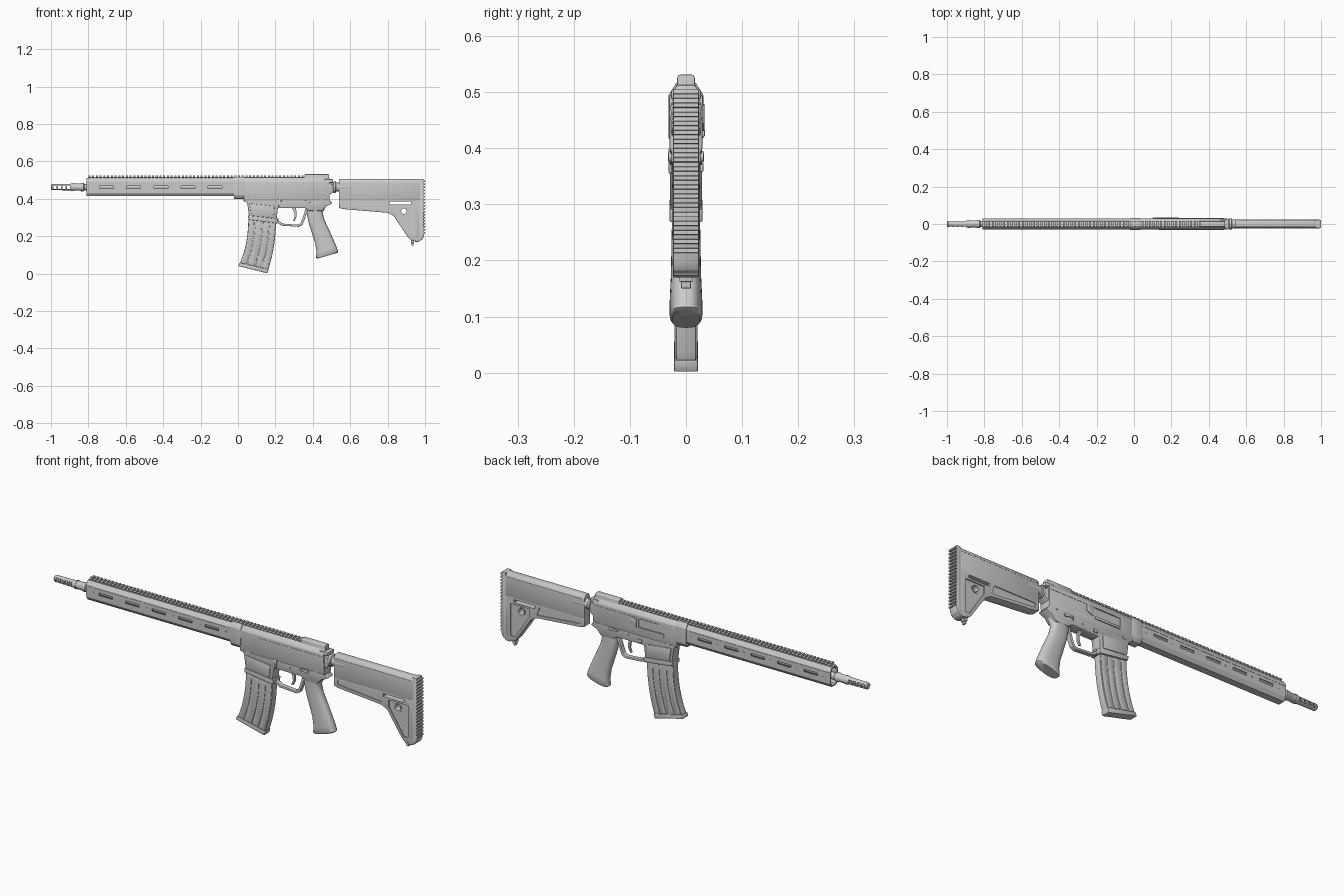
import bpy, bmesh, math
from mathutils import Vector, Matrix


def finish(name, bm, bevel=0.0):
    bmesh.ops.recalc_face_normals(bm, faces=bm.faces)
    me = bpy.data.meshes.new(name)
    bm.to_mesh(me)
    bm.free()
    ob = bpy.data.objects.new(name, me)
    bpy.context.collection.objects.link(ob)
    if bevel:
        m = ob.modifiers.new("bevel", 'BEVEL')
        m.width, m.segments, m.limit_method = bevel, 2, 'ANGLE'
    return ob


def select(ob):
    bpy.ops.object.select_all(action='DESELECT')
    ob.select_set(True)
    bpy.context.view_layer.objects.active = ob


def smooth(ob, angle=35):
    select(ob)
    for m in list(ob.modifiers):
        bpy.ops.object.modifier_apply(modifier=m.name)
    bpy.ops.object.shade_smooth_by_angle(angle=math.radians(angle))
    return ob


def cut(ob, cutters):
    select(ob)
    for c in cutters:
        m = ob.modifiers.new("cut", 'BOOLEAN')
        m.operation, m.object, m.solver = 'DIFFERENCE', c, 'EXACT'
        bpy.ops.object.modifier_apply(modifier=m.name)
        bpy.data.objects.remove(c, do_unlink=True)
    return ob


def loft(name, rings, bevel=0.0):
    bm = bmesh.new()
    vs = [[bm.verts.new(p) for p in r] for r in rings]
    n = len(vs[0])
    for a, b in zip(vs, vs[1:]):
        for i in range(n):
            bm.faces.new((a[i], a[(i + 1) % n], b[(i + 1) % n], b[i]))
    bm.faces.new(vs[0])
    bm.faces.new(vs[-1])
    return finish(name, bm, bevel)


def side(name, pts, hw, y=0.0, bevel=0.0):
    """x-z profile given thickness in y"""
    return loft(name, [[(x, y + s * hw, z) for x, z in pts] for s in (-1, 1)], bevel)


def along(name, half, x0, x1, bevel=0.0):
    """mirrored y-z half section run along x"""
    sec = half + [(-y, z) for y, z in reversed(half)]
    return loft(name, [[(x, y, z) for y, z in sec] for x in (x0, x1)], bevel)


def box(name, x0, x1, z0, z1, hw, y=0.0, bevel=0.0):
    return side(name, [(x0, z0), (x1, z0), (x1, z1), (x0, z1)], hw, y, bevel)


def turned(name, steps, z=0.462, n=24):
    """stepped round part along x from (x, radius) pairs"""
    return smooth(loft(name, [[(x, r * math.cos(i * math.tau / n), z + r * math.sin(i * math.tau / n))
                               for i in range(n)] for x, r in steps]))


def pin(name, x, z, r, hw, y=0.0, n=20):
    pts = [(x + r * math.cos(i * math.tau / n), z + r * math.sin(i * math.tau / n)) for i in range(n)]
    return side(name, pts, hw, y)


def bez(a, b, c, t):
    return tuple((1 - t) ** 2 * p + 2 * t * (1 - t) * q + t * t * r for p, q, r in zip(a, b, c))


# Barrel, collar and slotted muzzle brake
turned("barrel", [(-0.885, .015), (-0.88, .019), (-0.845, .019), (-0.84, .022), (-0.825, .022),
                  (-0.82, .017), (-0.03, .017)])
brake = turned("muzzle_brake", [(-1.0, .012), (-0.995, .016), (-0.9, .017), (-0.885, .021), (-0.876, .021)])
cut(brake, [box("c", x, x + .016, .452, .472, .05) for x in (-.987, -.963, -.939, -.915)]
    + [turned("c", [(-1.05, .008), (-0.9, .008)])])

# Handguard: hollow faceted tube with side slots
guard = along("handguard", [(.017, .414), (.029, .432), (.029, .492), (.016, .511)], -0.81, 0.0)
cuts = [along("c", [(.014, .42), (.024, .436), (.024, .488), (.013, .504)], -0.9, -0.03)]
for i in range(5):
    x = -.74 + i * .145
    cuts.append(box("c", x, x + .075, .456, .469, .06))
cut(guard, cuts)
for s in (-1, 1):
    for i in range(6):
        pin("handguard_screw", -.77 + i * .145, .462, .004, .001, s * .0295, 10)
    box("handguard_rib", -.805, -.005, .483, .487, .0012, s * .029)

# Toothed top rail and smooth rear cover
along("rail_base", [(.012, .503), (.012, .516)], -0.80, 0.37)
for i in range(58):
    x = -.80 + i * .02
    along("rail_tooth", [(.011, .511), (.016, .516), (.016, .520), (.013, .525)], x, x + .011)
smooth(along("rear_rail_cover", [(.02, .505), (.016, .515), (.016, .526), (.013, .531)], .355, .487, .002))

# Upper receiver, front collar, ejection port
upper = along("upper_receiver", [(.024, .385), (.029, .40), (.03, .492), (.016, .513)], 0.03, 0.49, .003)
smooth(upper)
cut(upper, [box("c", .10, .24, .435, .475, .006, .032)])
smooth(along("receiver_collar", [(.02, .40), (.031, .418), (.031, .495), (.017, .517)], -.022, .036, .002))
smooth(box("port_cover", .10, .24, .421, .433, .0025, .031, .001))
smooth(side("deflector", [(.25, .43), (.285, .445), (.285, .48), (.25, .47)], .004, .029, .002))
for s in (-1, 1):
    box("receiver_seam_strip", .13, .48, .476, .48, .001, s * .03)
smooth(box("charging_handle", .462, .508, .487, .505, .027, 0, .004))

# Lower receiver with magazine well
smooth(side("lower_receiver", [(.04, .43), (.037, .395), (.05, .375), (.06, .295), (.205, .276), (.213, .35),
                               (.36, .35), (.38, .335), (.45, .335), (.47, .36), (.505, .375), (.485, .395),
                               (.488, .42), (.51, .435), (.512, .47), (.48, .49)], .0255, 0, .003))
smooth(side("magazine_well_lip", [(.053, .31), (.056, .288), (.21, .268), (.214, .292)], .0295, 0, .003))
smooth(side("magazine_well_panel", [(.062, .375), (.072, .31), (.19, .298), (.195, .36)], .0285, 0, .002))

# Controls and pins
for x, z, r in ((.075, .395, .008), (.445, .40, .009), (.30, .375, .005), (.355, .378, .005)):
    smooth(pin("receiver_pin", x, z, r, .0285))
for s in (-1, 1):
    smooth(pin("selector_hub", .395, .385, .01, .004, s * .027))
    smooth(side("selector_lever", [(.395, .393), (.355, .389), (.355, .381), (.395, .377)], .002, s * .030, .001))
smooth(side("bolt_catch", [(.215, .40), (.232, .40), (.23, .355), (.218, .355)], .003, -.028, .002))
smooth(box("magazine_release", .222, .244, .358, .374, .003, .028, .002))

# Trigger guard and trigger
outer = [(.205, .292), (.205, .272), (.235, .256), (.325, .25), (.345, .26), (.36, .30), (.375, .35)]
inner = [(.362, .35), (.348, .305), (.335, .27), (.32, .261), (.24, .267), (.218, .282), (.215, .295)]
smooth(side("trigger_guard", outer + inner, .011, 0, .002))
smooth(side("trigger", [(.285, .355), (.302, .325), (.303, .305), (.294, .283), (.302, .281), (.313, .303),
                        (.313, .33), (.308, .355)], .006, 0, .002))

# Curved magazine, with raised ribs following its bend
L = ((.055, .31), (.058, .16), (.006, .046))
R = ((.203, .31), (.205, .14), (.158, .012))
T = [i / 10 for i in range(11)]


def mag_pt(f, t):
    a, b = bez(*L, t), bez(*R, t)
    return tuple(p + (q - p) * f for p, q in zip(a, b))


def mag_strip(f0, f1, t0=0.0, t1=1.0):
    ts = [t0 + (t1 - t0) * t for t in T]
    return [mag_pt(f0, t) for t in ts] + [mag_pt(f1, t) for t in reversed(ts)]


smooth(side("magazine", mag_strip(0, 1), .018, 0, .003))
for f0, f1 in ((.02, .22), (.26, .50), (.54, .74), (.78, .97)):
    smooth(side("magazine_panel", mag_strip(f0, f1, 0, .95), .0205, 0, .0015))
smooth(side("magazine_base", [(.008, .058), (.001, .04), (.157, .001), (.164, .022)], .0215, 0, .003))

# Grip: rounded sections (front x,z; rear x,z; half width)
rings = []
for xf, zf, xr, zr, hw in ((.365, .362, .47, .362, .024), (.368, .32, .453, .325, .025), (.378, .27, .463, .285, .025),
                           (.397, .21, .488, .232, .026), (.413, .16, .51, .183, .027), (.42, .115, .527, .143, .029),
                           (.417, .085, .536, .117, .029), (.424, .08, .53, .11, .025)):
    ring = []
    for i in range(28):
        a = i * math.tau / 28
        c, s = math.cos(a), math.sin(a)
        u = .5 + .5 * math.copysign(abs(c) ** .75, c)
        ring.append((xf + (xr - xf) * u, hw * math.copysign(abs(s) ** .75, s), zf + (zr - zf) * u))
    rings.append(ring)
smooth(loft("grip", rings), 45)

# Buffer tube with castle nut
turned("buffer_tube", [(.48, .024), (.6, .024)])
turned("tube_nut", [(.508, .027), (.511, .03), (.522, .03), (.525, .026)], n=16)

# Stock: upper body, skeleton lower frame, ribbed pad
smooth(along("stock_body", [(.023, .39), (.023, .488), (.013, .505)], .54, .975, .003))
frame = side("stock_frame", [(.54, .40), (.54, .352), (.56, .345), (.80, .325), (.832, .308), (.912, .19),
                             (.925, .178), (.945, .173), (.975, .173), (.978, .18), (.978, .40)], .0225, 0, .002)
smooth(frame)
cuts = []
for s in (-1, 1):
    cuts.append(side("c", [(.56, .383), (.785, .383), (.80, .34), (.56, .362)], .01, s * .028))
    cuts.append(side("c", [(.84, .36), (.945, .36), (.945, .2), (.922, .2), (.84, .325)], .01, s * .027))
cuts += [box("c", .81, .925, .369, .384, .05), pin("c", .887, .333, .016, .05)]
cut(frame, cuts)
ring = pin("sling_socket", .887, .333, .021, .0205, n=24)
smooth(cut(ring, [pin("c", .887, .333, .015, .05, n=24)]))
smooth(side("butt_pad", [(.97, .505), (.992, .505), (.994, .20), (.985, .182), (.966, .17), (.945, .17), (.97, .2)],
            .0228, 0, .002))
for i in range(18):
    z = .212 + i * .0162
    side("pad_ridge", [(.985, z), (1.0, z + .002), (1.0, z + .009), (.985, z + .011)], .0225)
for s in (-1, 1):
    box("stock_seam", .55, .965, .484, .488, .001, s * .0228)

# Sling loop under the toe
smooth(box("sling_mount", .925, .942, .162, .18, .012, 0, .002))
smooth(box("sling_loop", .928, .938, .15, .165, .009, 0, .002))
